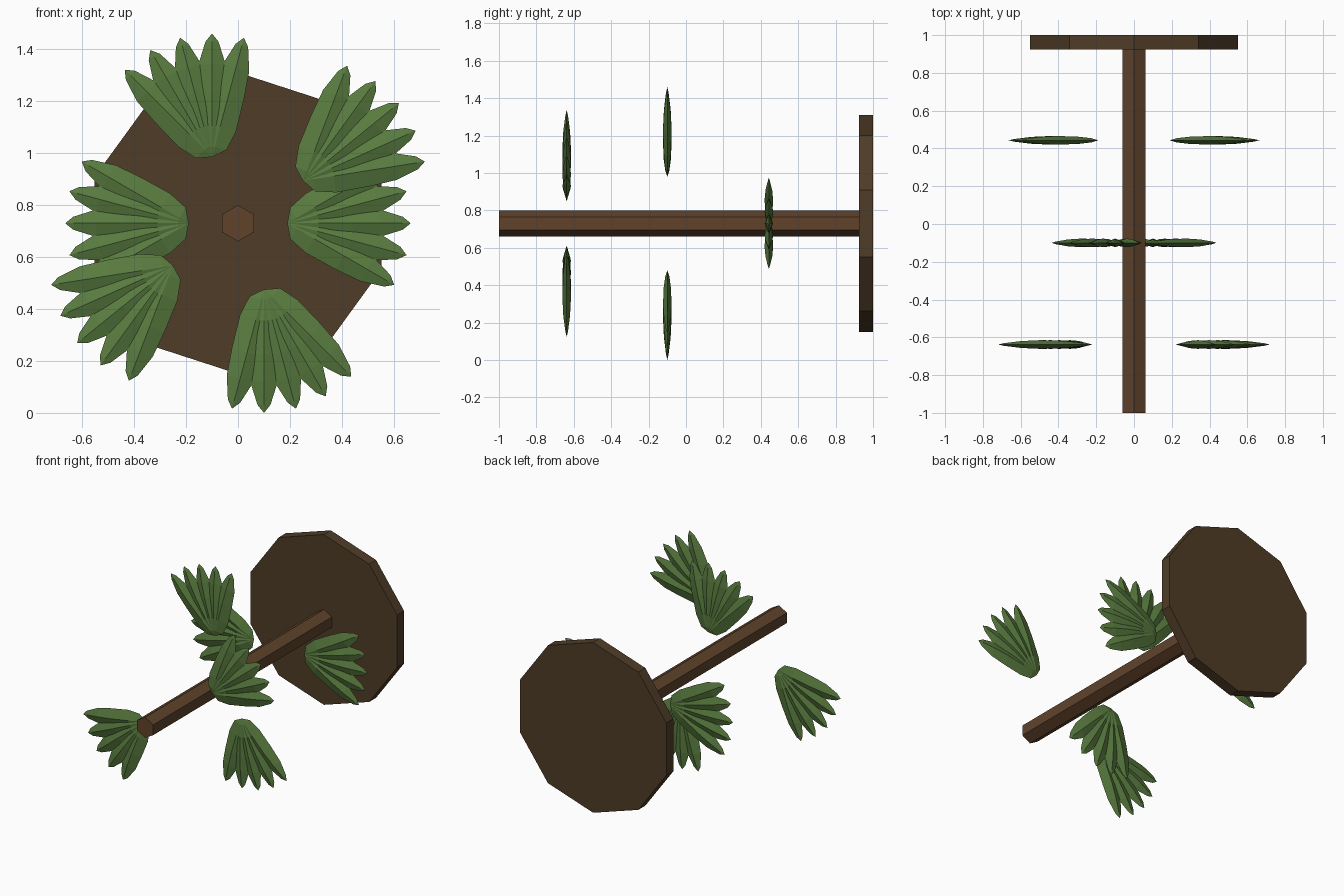
import bpy, bmesh, math
from mathutils import Vector

if "Cube" in bpy.data.objects:
    bpy.data.objects.remove(bpy.data.objects["Cube"])

CZ = 0.73  # height of the trunk axis


def material(name, rgb):
    m = bpy.data.materials.new(name)
    m.diffuse_color = (*rgb, 1)
    m.use_nodes = True
    m.node_tree.nodes["Principled BSDF"].inputs["Base Color"].default_value = m.diffuse_color
    return m


BARK = material("bark", (0.115, 0.055, 0.024))
BASE = material("base_brown", (0.078, 0.045, 0.02))
GREEN = material("leaf_green", (0.10, 0.20, 0.05))


def prism(name, sides, radius, y0, y1, mat):
    # Flat-sided cylinder along y with a corner pointing up
    bm = bmesh.new()
    ends = []
    for y in (y0, y1):
        ends.append([bm.verts.new((radius * math.sin(math.tau * i / sides), y,
                                   CZ + radius * math.cos(math.tau * i / sides)))
                     for i in range(sides)])
    a, b = ends
    bm.faces.new(a)
    bm.faces.new(b)
    for i in range(sides):
        j = (i + 1) % sides
        bm.faces.new((a[i], a[j], b[j], b[i]))
    finish(name, bm, mat)


def finish(name, bm, mat):
    bmesh.ops.recalc_face_normals(bm, faces=bm.faces)
    me = bpy.data.meshes.new(name)
    bm.to_mesh(me)
    bm.free()
    me.materials.append(mat)
    bpy.context.collection.objects.link(bpy.data.objects.new(name, me))


# Blade stations: distance along, half width, half thickness
STATIONS = [(0.04, 0.047, 0.011), (0.12, 0.064, 0.019), (0.25, 0.061, 0.023),
            (0.355, 0.053, 0.018), (0.444, 0.025, 0.007)]
LENGTH = 0.475


def blade(bm, origin, angle):
    # One ridged leaflet lying in the xz plane
    d = Vector((math.cos(angle), 0, math.sin(angle)))
    s = Vector((-math.sin(angle), 0, math.cos(angle)))
    t = Vector((0, 1, 0))
    root = bm.verts.new(origin)
    tip = bm.verts.new(origin + d * LENGTH)
    rings = [[bm.verts.new(origin + d * l + o)
              for o in (s * w, t * h, -s * w, -t * h)] for l, w, h in STATIONS]
    for k in range(4):
        n = (k + 1) % 4
        bm.faces.new((root, rings[0][k], rings[0][n]))
        bm.faces.new((tip, rings[-1][n], rings[-1][k]))
        for r0, r1 in zip(rings, rings[1:]):
            bm.faces.new((r0[k], r1[k], r1[n], r0[n]))


def leaf(name, x, y, dz, axis):
    # Fan of five leaflets
    bm = bmesh.new()
    for step in range(-2, 3):
        blade(bm, Vector((x, y, CZ + dz)), math.radians(axis + 15 * step))
    finish(name, bm, GREEN)


# Trunk and base plate
prism("trunk", 6, 0.07, -1.0, 0.93, BARK)
prism("base_plate", 10, 0.58, 0.925, 1.0, BASE)

# Three pairs of leaves, each pair half a turn apart
for label, x, y, dz, axis in (("lower", -0.19, 0.443, 0.0, 180),
                              ("middle", -0.10, -0.10, 0.255, 105),
                              ("upper", 0.25, -0.638, 0.163, 39)):
    leaf(label + "_leaf_a", x, y, dz, axis)
    leaf(label + "_leaf_b", -x, y, -dz, axis + 180)
